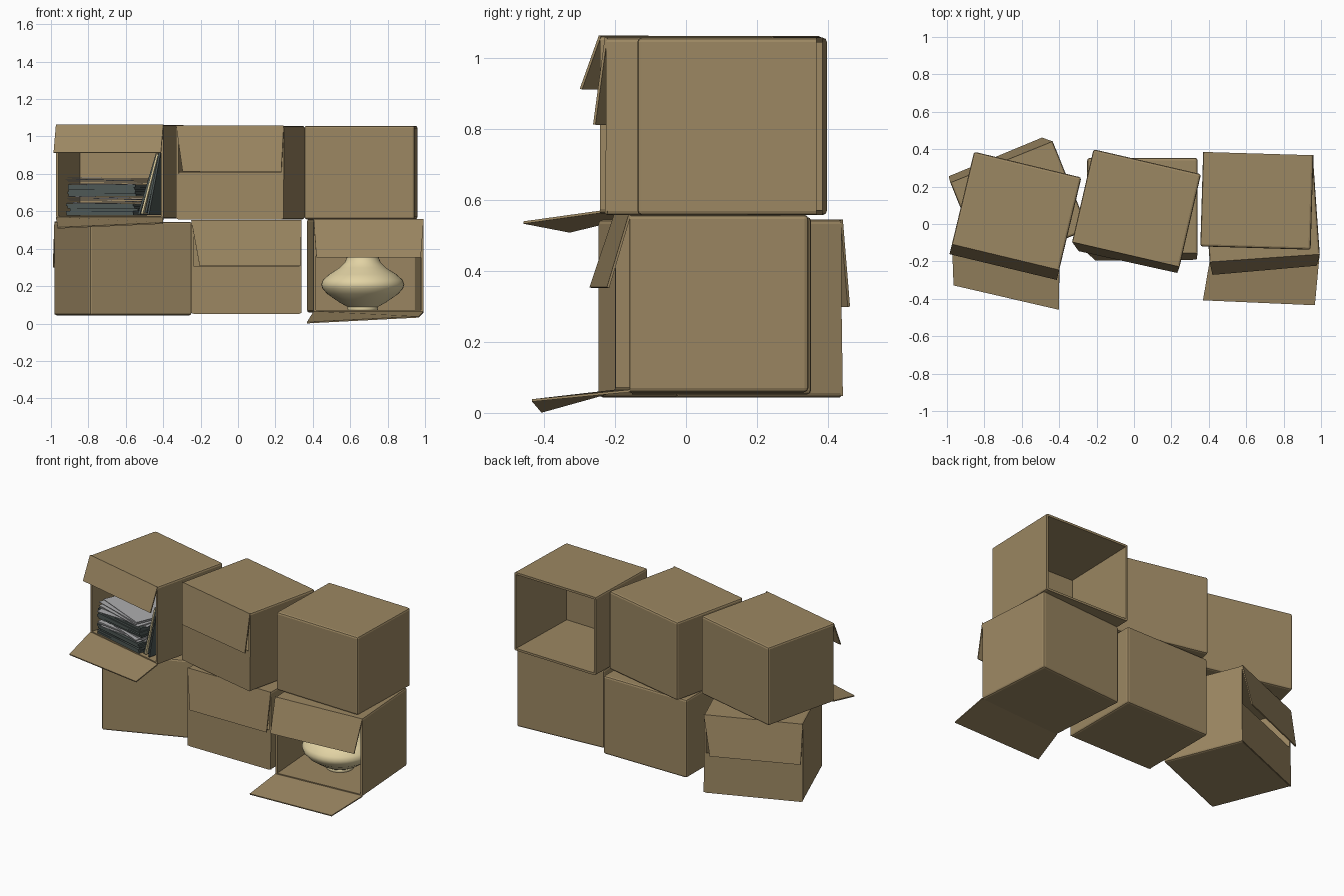
import bpy, bmesh, math, random
from mathutils import Matrix, Vector

if "Cube" in bpy.data.objects:
    bpy.data.objects.remove(bpy.data.objects["Cube"])

random.seed(4)
W, D, H = 0.59, 0.505, 0.5


def mat(name, col):
    m = bpy.data.materials.new(name)
    m.diffuse_color = (*col, 1)
    m.use_nodes = True
    m.node_tree.nodes["Principled BSDF"].inputs["Base Color"].default_value = m.diffuse_color
    return m


CARD = mat("cardboard", (0.33, 0.242, 0.122))
DARK = mat("dark_cover", (0.075, 0.095, 0.09))
GREY = mat("grey_paper", (0.42, 0.42, 0.43))
CREAM = mat("cream", (0.76, 0.65, 0.37))


def place(name, bm, m, world):
    bmesh.ops.recalc_face_normals(bm, faces=bm.faces)
    me = bpy.data.meshes.new(name)
    bm.to_mesh(me)
    bm.free()
    ob = bpy.data.objects.new(name, me)
    bpy.context.collection.objects.link(ob)
    ob.matrix_world = world
    me.materials.append(m)
    return ob


# cardboard shell, open on its local -y side
def shell(name, world):
    bm = bmesh.new()
    bmesh.ops.create_cube(bm, size=1, matrix=Matrix.Translation((0, 0, H / 2)) @ Matrix.Diagonal((W, D, H, 1)))
    bmesh.ops.recalc_face_normals(bm, faces=bm.faces)
    front = min(bm.faces, key=lambda f: f.calc_center_median().y)
    edges = [e for e in bm.edges if e not in list(front.edges)]
    bmesh.ops.delete(bm, geom=[front], context='FACES_ONLY')
    bmesh.ops.bevel(bm, geom=edges, offset=0.012, segments=2, profile=0.5, affect='EDGES')
    ob = place(name, bm, CARD, world)
    s = ob.modifiers.new("thickness", 'SOLIDIFY')
    s.thickness = 0.014
    s.offset = -1


# flap: hinge height, then outer-edge offsets (x, y, z) for left and right corner
def flap(name, world, z, left, right):
    bm = bmesh.new()
    a, b = Vector((-W / 2, -D / 2, z)), Vector((W / 2, -D / 2, z))
    bm.faces.new([bm.verts.new(p) for p in (a, b, b + Vector(right), a + Vector(left))])
    ob = place(name, bm, CARD, world)
    s = ob.modifiers.new("thickness", 'SOLIDIFY')
    s.thickness = 0.007
    s.offset = 0


SHUT = [("upper", H, (0.045, -0.04, -0.245), (-0.005, -0.035, -0.245)),
        ("lower", 0.004, (0.0, 0.004, 0.25), (0.0, 0.004, 0.25))]

# name, centre x, y, base z, turn in degrees, flaps
BOXES = [
    ("top_left_box", -0.627, 0.072, 0.562, -13.5,
     [("upper", H, (0, -0.055, -0.15), (0, -0.055, -0.15)),
      ("lower", 0.004, (0.06, -0.215, -0.055), (0.048, -0.21, -0.03))]),
    ("top_middle_box", 0.014, 0.087, 0.557, -13, SHUT),
    ("top_right_box", 0.657, 0.124, 0.557, 178.3, []),
    ("bottom_left_box", -0.6125, 0.094, 0.044, 202, SHUT),
    ("bottom_middle_box", 0.045, 0.1, 0.052, 0, SHUT),
    ("bottom_right_box", 0.681, 0.073, 0.058, 4,
     [("upper", H, (0.01, -0.07, -0.205), (-0.02, -0.06, -0.205)),
      ("lower", 0.004, (-0.05, -0.205, -0.058), (-0.045, -0.273, -0.027))]),
]
frames = {}
for name, x, y, z, deg, flaps in BOXES:
    w = Matrix.Translation((x, y, z)) @ Matrix.Rotation(math.radians(deg), 4, 'Z')
    frames[name] = w
    shell(name, w)
    for kind, hz, left, right in flaps:
        flap(f"{name}_{kind}_flap", w, hz, left, right)


def slab(name, world, size, m):
    bm = bmesh.new()
    bmesh.ops.create_cube(bm, size=1, matrix=Matrix.Diagonal((*size, 1)))
    return place(name, bm, m, world)


# two dark piles of magazines, each topped with fanned loose grey sheets
base = frames["top_left_box"]
z = 0.015
for pile in range(2):
    for i in range(11):
        grey = i > 4
        t, step = (0.003, 0.0065) if grey else (0.0125, 0.0127)
        turn = random.uniform(-11, 11) if grey else random.uniform(-2, 2)
        tilt = random.uniform(-1, 1) if grey else 0
        loc = (-0.045 + random.uniform(-0.01, 0.01), -0.10 + random.uniform(-0.015, 0.015), z + t / 2)
        m = base @ Matrix.Translation(loc) @ Matrix.Rotation(math.radians(turn), 4, 'Z') \
            @ Matrix.Rotation(math.radians(tilt), 4, 'Y')
        slab(f"magazine_{pile}_{i}", m, (0.37, 0.29, t), GREY if grey else DARK)
        z += step

# magazines leaning on the right wall
for i in range(4):
    lean = math.radians(17 - i * 2)
    m = base @ Matrix.Translation((0.155 + i * 0.018, -0.09 - 0.01 * (i % 2), 0.02)) \
        @ Matrix.Rotation(lean, 4, 'Y') @ Matrix.Translation((0, 0, 0.17))
    slab(f"leaning_magazine_{i}", m, (0.011, 0.29, 0.34 - 0.01 * (i % 3)), CREAM if i == 1 else DARK)

# vase, spun profile of (radius, height)
PROFILE = [(0, 0), (0.08, 0), (0.083, 0.008), (0.08, 0.015), (0.125, 0.04), (0.19, 0.085), (0.216, 0.115),
           (0.222, 0.137), (0.213, 0.16), (0.18, 0.19), (0.125, 0.225), (0.095, 0.255), (0.083, 0.285),
           (0.09, 0.33), (0.115, 0.365), (0.108, 0.366), (0.08, 0.33), (0.07, 0.285), (0, 0.24)]
bm = bmesh.new()
vs = [bm.verts.new((r, 0, h)) for r, h in PROFILE]
es = [bm.edges.new(p) for p in zip(vs, vs[1:])]
bmesh.ops.spin(bm, geom=vs + es, cent=(0, 0, 0), axis=(0, 0, 1), angle=math.tau, steps=40)
bmesh.ops.remove_doubles(bm, verts=bm.verts, dist=1e-4)
vase = place("vase", bm, CREAM, Matrix.Translation((0.667, 0.08, 0.073)))
bpy.context.view_layer.objects.active = vase
vase.select_set(True)
bpy.ops.object.shade_smooth_by_angle(angle=math.radians(50))
